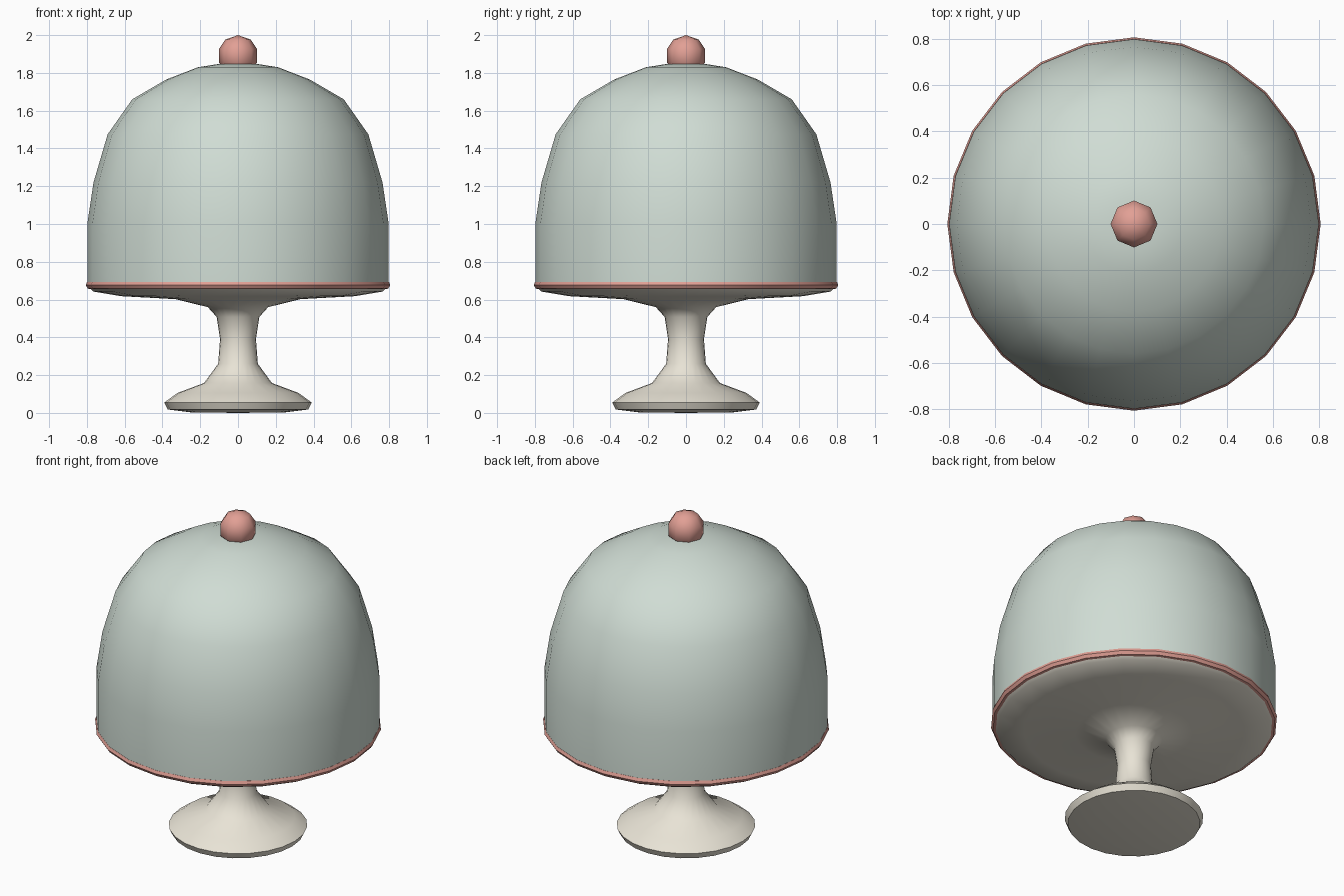
import bpy, bmesh, math

if "Cube" in bpy.data.objects:
    bpy.data.objects.remove(bpy.data.objects["Cube"])


def material(name, rgb):
    m = bpy.data.materials.new(name)
    m.diffuse_color = (*rgb, 1)
    m.use_nodes = True
    m.node_tree.nodes["Principled BSDF"].inputs["Base Color"].default_value = m.diffuse_color
    return m


def lathe(name, profile, sides, mat, closed=False):
    """Revolve (radius, height) points about z; zero radius makes a pole."""
    bm = bmesh.new()
    rings = []
    for r, z in profile:
        if r == 0:
            rings.append([bm.verts.new((0, 0, z))] * sides)
        else:
            rings.append([bm.verts.new((r * math.cos(2 * math.pi * i / sides),
                                        r * math.sin(2 * math.pi * i / sides), z))
                          for i in range(sides)])
    pairs = list(zip(rings, rings[1:]))
    if closed:
        pairs.append((rings[-1], rings[0]))
    for a, b in pairs:
        for i in range(sides):
            j = (i + 1) % sides
            bm.faces.new(list(dict.fromkeys((a[i], a[j], b[j], b[i]))))
    bmesh.ops.recalc_face_normals(bm, faces=bm.faces)
    mesh = bpy.data.meshes.new(name)
    bm.to_mesh(mesh)
    bm.free()
    mesh.materials.append(mat)
    ob = bpy.data.objects.new(name, mesh)
    bpy.context.collection.objects.link(ob)
    bpy.ops.object.select_all(action='DESELECT')
    ob.select_set(True)
    bpy.context.view_layer.objects.active = ob
    bpy.ops.object.shade_smooth_by_angle(angle=math.radians(40))
    return ob


cream = material("cream", (0.81, 0.77, 0.67))
sage = material("sage", (0.63, 0.72, 0.66))
pink = material("pink", (0.76, 0.35, 0.30))

# Foot, stem and plate
lathe("cake_stand", [(0, 0), (0.25, 0.003), (0.372, 0.018), (0.39, 0.055),
                     (0.32, 0.106), (0.18, 0.158), (0.105, 0.26),
                     (0.095, 0.39), (0.113, 0.508), (0.16, 0.56),
                     (0.33, 0.602), (0.62, 0.618), (0.765, 0.642),
                     (0.785, 0.66), (0.775, 0.675), (0, 0.675)], 24, cream)

# Coloured band around the plate edge
lathe("plate_rim", [(0.778, 0.655), (0.795, 0.658), (0.806, 0.676),
                    (0.799, 0.694), (0.778, 0.694)], 24, pink, closed=True)

# Dome cover
lathe("dome_cover", [(0.798, 0.68), (0.798, 1.0), (0.765, 1.22),
                     (0.69, 1.475), (0.56, 1.66), (0.38, 1.765),
                     (0.212, 1.83), (0.11, 1.846), (0, 1.85)], 24, sage)

# Knob on top
lathe("knob", [(0, 1.80), (0.07, 1.82), (0.101, 1.855), (0.101, 1.926),
               (0.068, 1.976), (0, 2.0)], 8, pink).data.shade_smooth()
